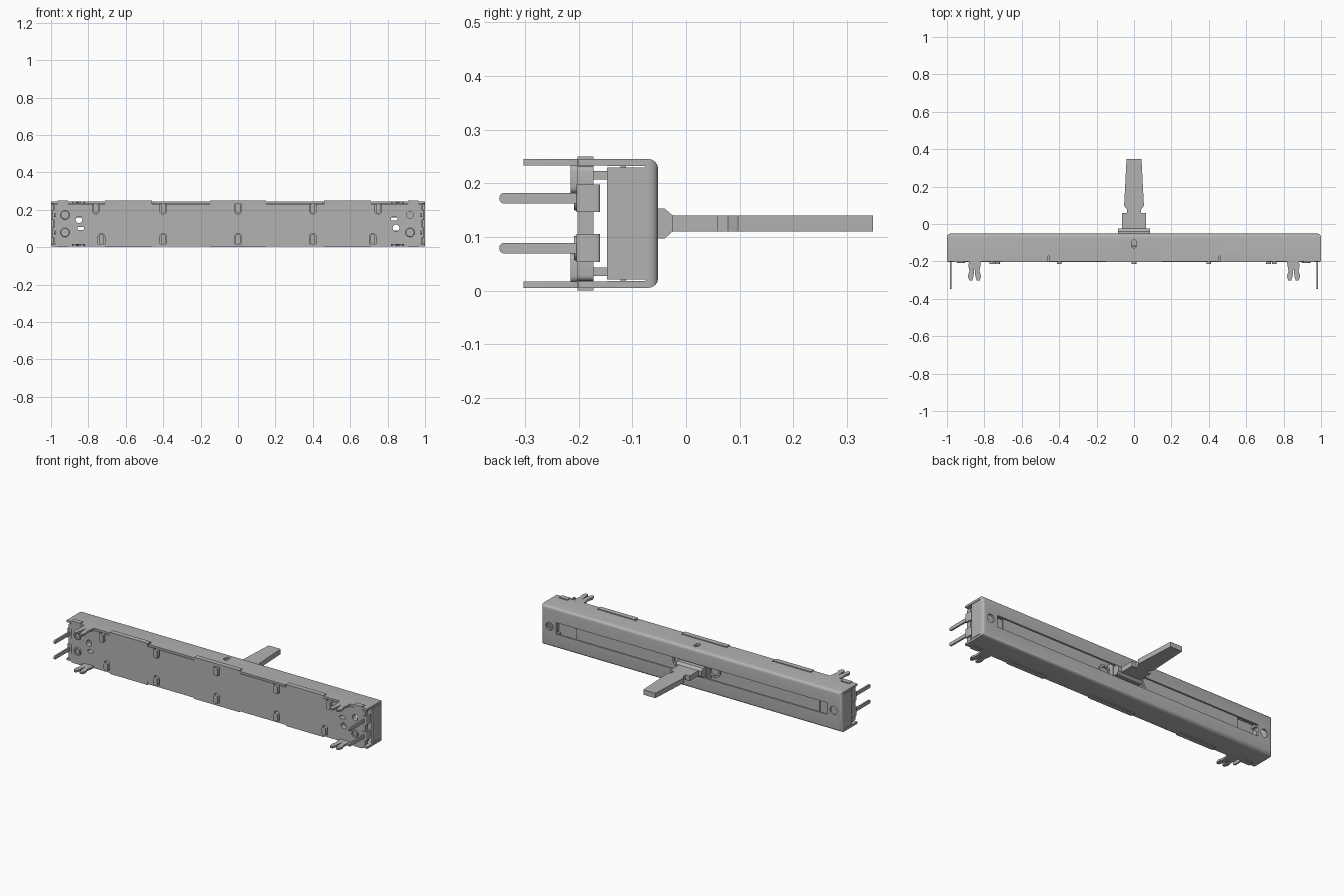
import bpy, bmesh, math
from mathutils import Matrix, Vector

if "Cube" in bpy.data.objects:
    bpy.data.objects.remove(bpy.data.objects["Cube"], do_unlink=True)

metal = bpy.data.materials.new("grey metal")
metal.use_nodes = True
grey = (0.45, 0.45, 0.45, 1)
metal.diffuse_color = grey
metal.node_tree.nodes["Principled BSDF"].inputs["Base Color"].default_value = grey

MID = 0.125          # height of the centre line
FRONT = -0.202       # front of the base plate


def finish(name, bm):
    bmesh.ops.recalc_face_normals(bm, faces=bm.faces)
    mesh = bpy.data.meshes.new(name)
    bm.to_mesh(mesh)
    bm.free()
    mesh.materials.append(metal)
    obj = bpy.data.objects.new(name, mesh)
    bpy.context.collection.objects.link(obj)
    return obj


def box(name, x, y, z, axis=None, radius=0, pick=None):
    """Box from three ranges; edges along an axis, or picked ones, get rounded."""
    bm = bmesh.new()
    bmesh.ops.create_cube(bm, size=1)
    for v in bm.verts:
        v.co = [(r[0] + r[1]) / 2 + c * (r[1] - r[0]) for r, c in zip((x, y, z), v.co)]
    edges = []
    for e in bm.edges:
        a, b = e.verts
        along = axis is not None and abs(a.co[axis] - b.co[axis]) > 1e-5
        if along or (pick and pick((a.co + b.co) / 2)):
            edges.append(e)
    if edges:
        bmesh.ops.bevel(bm, geom=edges, offset=radius, segments=4, profile=0.5, affect='EDGES')
    return finish(name, bm)


def slot(name, x, z, w, h, y):
    """Round-ended block running along y."""
    return box(name, (x - w / 2, x + w / 2), y, (z - h / 2, z + h / 2), 1, min(w, h) * 0.48)


def cylinder(name, x, z, r, y, sides=24, r2=None):
    bm = bmesh.new()
    bmesh.ops.create_cone(bm, cap_ends=True, segments=sides, radius1=r,
                          radius2=r if r2 is None else r2, depth=y[1] - y[0],
                          matrix=Matrix.Translation((x, sum(y) / 2, z))
                          @ Matrix.Rotation(-math.pi / 2, 4, 'X'))
    return finish(name, bm)


def prism(name, points, axis, lo, hi):
    """Outline extruded along x (axis 0) or z (axis 2)."""
    bm = bmesh.new()
    verts = [bm.verts.new((lo, *p) if axis == 0 else (*p, lo)) for p in points]
    face = bm.faces.new(verts)
    ext = bmesh.ops.extrude_face_region(bm, geom=[face])["geom"]
    step = Vector((0, 0, 0))
    step[axis] = hi - lo
    bmesh.ops.translate(bm, vec=step, verts=[g for g in ext if isinstance(g, bmesh.types.BMVert)])
    return finish(name, bm)


def cut(obj, cutters):
    bpy.context.view_layer.objects.active = obj
    for c in cutters:
        mod = obj.modifiers.new("cut", 'BOOLEAN')
        mod.operation, mod.solver, mod.object = 'DIFFERENCE', 'EXACT', c
        bpy.ops.object.modifier_apply(modifier=mod.name)
        bpy.data.objects.remove(c, do_unlink=True)


# Folded sheet housing, open at the front
housing = box("housing", (-1, 1), (-0.2, -0.052), (0.005, 0.245),
              radius=0.018, pick=lambda m: m.y > -0.06)
cutters = [
    box("hollow", (-0.986, 0.986), (-0.3, -0.064), (0.017, 0.233)),
    box("lever_slot", (-0.9, 0.9), (-0.1, 0), (0.09, 0.16)),
    slot("top_hole", 0, 0.3, 0.01, 0.01, (-0.12, -0.09)),
]
bpy.data.objects.remove(cutters.pop(), do_unlink=True)
cutters.append(box("top_hole", (-0.013, 0.013), (-0.128, -0.085), (0.2, 0.3), 2, 0.012))
for s in (-1, 1):
    ends = sorted((s * 0.97, s * 1.1))
    cutters.append(cylinder("screw_hole", s * 0.945, MID, 0.024, (-0.09, 0)))
    cutters.append(box("end_opening", ends, (-0.3, -0.147), (0.017, 0.233)))
    for z in (0.018, 0.229):
        cutters.append(box("corner_slit", ends, (-0.3, -0.075), (z, z + 0.003)))
    for x in (0.02, 0.36):
        cutters.append(box("edge_notch", (s * x + s * 0.1 - 0.006, s * x + s * 0.1 + 0.006),
                           (-0.3, -0.17), (0.2, 0.3)))
cut(housing, cutters)

# Front base plate with clinch notches and openings
plate = box("base_plate", (-0.985, 0.985), (FRONT, -0.172), (0.018, 0.232), 1, 0.01)
cutters, top_tabs, low_tabs = [], (-0.76, -0.4, 0, 0.4, 0.75), (-0.73, -0.4, 0, 0.4, 0.72)
for xs, z in ((top_tabs, 0.215), (low_tabs, 0.035)):
    cutters += [slot("notch", x, z, 0.036, 0.076, (-0.3, -0.19)) for x in xs]
cutters += [
    cylinder("round_hole", -0.85, 0.147, 0.018, (-0.3, 0)),
    cylinder("round_hole", 0.845, 0.103, 0.018, (-0.3, 0)),
    cylinder("round_hole", 0.92, 0.172, 0.018, (-0.3, 0)),
    slot("oval_hole", -0.84, 0.1, 0.036, 0.018, (-0.3, 0)),
    slot("oval_hole", 0.835, 0.152, 0.036, 0.018, (-0.3, 0)),
]
for s in (-1, 1):
    for z in (0.079, 0.172):
        cutters.append(box("end_notch", sorted((s * 0.975, s * 1.1)), (-0.3, 0),
                           (z - 0.024, z + 0.024)))
cut(plate, cutters)

# Clinch tabs bent over the plate
for xs, z in ((top_tabs, 0.208), (low_tabs, 0.042)):
    for x in xs:
        slot("clinch_tab", x, z, 0.026, 0.054, (-0.215, -0.19))

# Plate edges that stand proud of the housing
for s in (-1, 1):
    for z in ((0, 0.018), (0.232, 0.25)):
        box("edge_strip", sorted((s * 0.46, s * 0.71)), (FRONT, -0.172), z)
        box("end_strip", sorted((s * 0.91, s * 0.965)), (FRONT, -0.172), z)
for z in ((0, 0.018), (0.232, 0.25)):
    box("middle_strip", (-0.15, 0.15), (FRONT, -0.172), z)

# Rivets with a hexagonal recess
for x, z in ((-0.925, 0.079), (-0.925, 0.172), (0.92, 0.079)):
    rivet = cylinder("rivet", x, z, 0.022, (-0.209, -0.19), 24, 0.028)
    cut(rivet, [cylinder("recess", x, z, 0.015, (-0.3, -0.198), 6)])

# Terminal pins, their clips and the end braces
for s in (-1, 1):
    for z in (0.079, 0.172):
        box("terminal_pin", sorted((s * 0.975, s * 0.985)), (-0.348, -0.19),
            (z - 0.01, z + 0.01), 0, 0.0095)
        box("terminal_clip", sorted((s * 0.965, s * 0.995)), (-0.204, -0.16),
            (z - 0.026, z + 0.026), 2, 0.006)
    for z in (0.035, 0.215):
        box("end_brace", sorted((s * 0.955, s * 0.97)), (-0.175, -0.14), (z - 0.008, z + 0.008))

# Mounting prongs: pairs of wavy legs on the top and bottom walls
leg = [(0, -0.19), (0.06, -0.19), (0.068, -0.22), (0.062, -0.25), (0.07, -0.28), (0.062, -0.303),
       (0.047, -0.303), (0.04, -0.28), (0.035, -0.23), (0.03, -0.28), (0.023, -0.303),
       (0.007, -0.303), (0, -0.28), (0.008, -0.25), (0.002, -0.22)]
for s in (-1, 1):
    for z in (0.005, 0.233):
        prism("mounting_prong", [(s * (x + 0.818), y) for x, y in leg], 2, z, z + 0.012)

# Inner track and sliding carriage with two spring rings
box("inner_track", (-0.81, 0.81), (-0.122, -0.112), (0.018, 0.232))
box("carriage", (-0.09, 0.09), (-0.112, -0.066), (0.07, 0.18))
for s in (-1, 1):
    ring = cylinder("spring_ring", s * 0.12, MID, 0.04, (-0.105, -0.095))
    cut(ring, [cylinder("ring_hole", s * 0.12, MID, 0.028, (-0.2, 0))])

# Lever: bevelled collar and tapered, notched stem
collar = [(-0.07, 0.097), (-0.04, 0.097), (-0.025, 0.11), (-0.025, 0.14), (-0.04, 0.153), (-0.07, 0.153)]
prism("lever_collar", collar, 0, -0.086, 0.086)
half = [(0.065, -0.06), (0.065, 0.06), (0.038, 0.06), (0.038, 0.078), (0.053, 0.097), (0.04, 0.348)]
prism("lever_stem", half + [(-x, y) for x, y in reversed(half)], 2, 0.11, 0.14)

# Smooth the rounded parts, keep edges sharp
bpy.ops.object.select_all(action='DESELECT')
for obj in bpy.context.collection.objects:
    if obj.type == 'MESH' and metal.name in obj.data.materials:
        obj.select_set(True)
        bpy.context.view_layer.objects.active = obj
bpy.ops.object.shade_smooth_by_angle(angle=math.radians(35))
